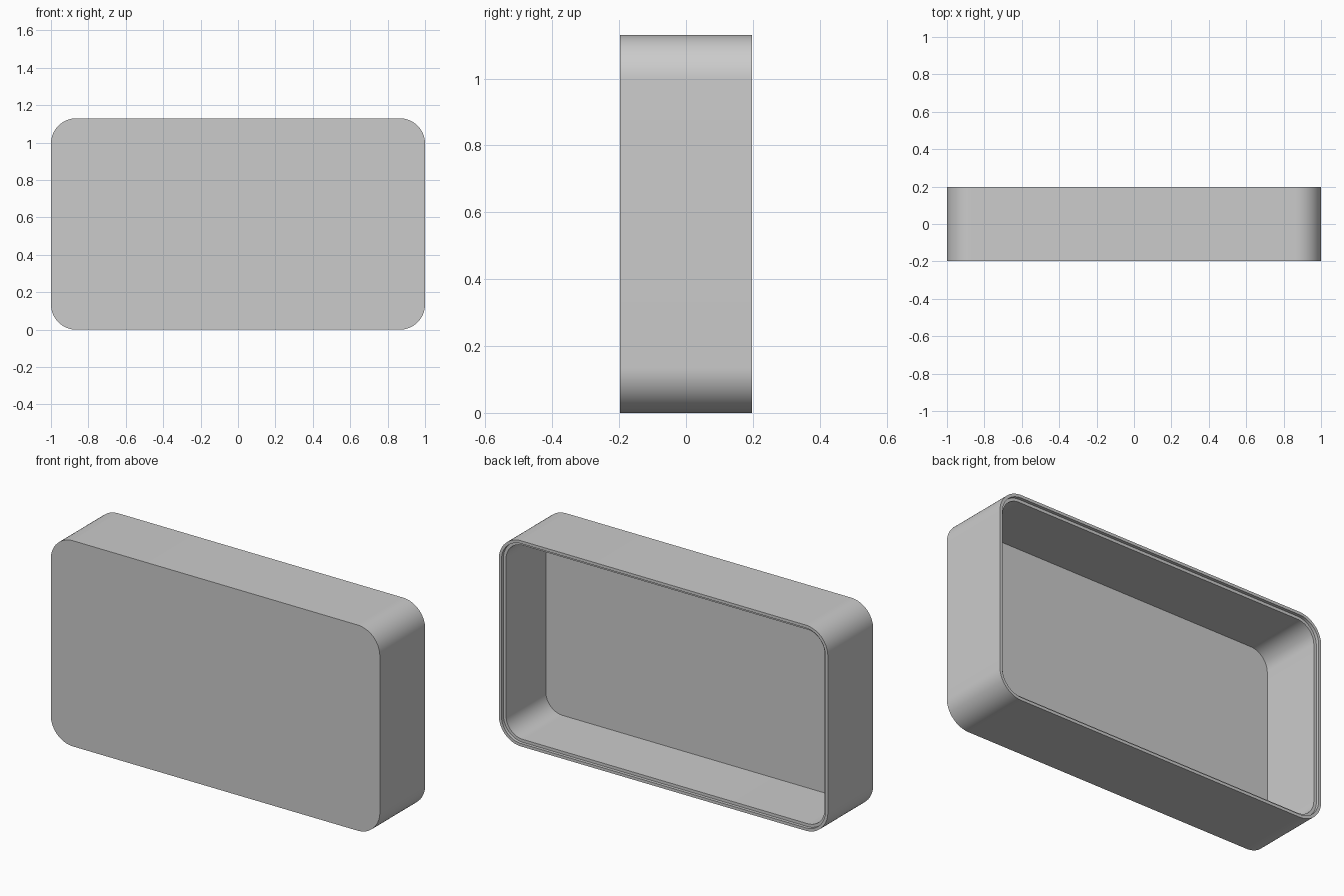
import bpy
import bmesh
from math import cos, sin, pi, radians

cube = bpy.data.objects.get("Cube")
if cube:
    bpy.data.objects.remove(cube, do_unlink=True)

WIDTH, HEIGHT, DEPTH = 2.0, 1.13, 0.394
RADIUS, WALL, LIP, REBATE = 0.135, 0.032, 0.016, 0.017
STEPS = 16
FRONT, BACK = -DEPTH / 2, DEPTH / 2

grey = bpy.data.materials.new("plain grey")
grey.use_nodes = True
grey.diffuse_color = (0.6, 0.6, 0.6, 1)
grey.node_tree.nodes["Principled BSDF"].inputs["Base Color"].default_value = (0.6, 0.6, 0.6, 1)


def rounded_ring(bm, inset, y):
    """Rounded rectangle of vertices in the xz plane."""
    r = RADIUS - inset
    cx, cz = WIDTH / 2 - RADIUS, HEIGHT / 2 - RADIUS
    ring = []
    for quarter, (sx, sz) in enumerate([(1, 1), (-1, 1), (-1, -1), (1, -1)]):
        for i in range(STEPS + 1):
            a = (quarter + i / STEPS) * pi / 2
            ring.append(bm.verts.new((sx * cx + r * cos(a), y, HEIGHT / 2 + sz * cz + r * sin(a))))
    return ring


# Tray shell: outer wall, raised outer lip, recessed ledge, cavity
bm = bmesh.new()
sections = [(0, FRONT), (0, BACK), (LIP, BACK), (LIP, BACK - REBATE),
            (WALL, BACK - REBATE), (WALL, FRONT + WALL)]
rings = [rounded_ring(bm, inset, y) for inset, y in sections]
for a, b in zip(rings, rings[1:]):
    for i in range(len(a)):
        j = (i + 1) % len(a)
        bm.faces.new((a[i], a[j], b[j], b[i]))

# Front panel and cavity floor
bm.faces.new(rings[0])
bm.faces.new(rings[-1])
bmesh.ops.recalc_face_normals(bm, faces=bm.faces)

mesh = bpy.data.meshes.new("case_shell")
bm.to_mesh(mesh)
bm.free()
mesh.materials.append(grey)
shell = bpy.data.objects.new("case_shell", mesh)
bpy.context.collection.objects.link(shell)

# Smooth corners, crisp rims
bpy.ops.object.select_all(action='DESELECT')
shell.select_set(True)
bpy.context.view_layer.objects.active = shell
bpy.ops.object.shade_smooth_by_angle(angle=radians(30))
